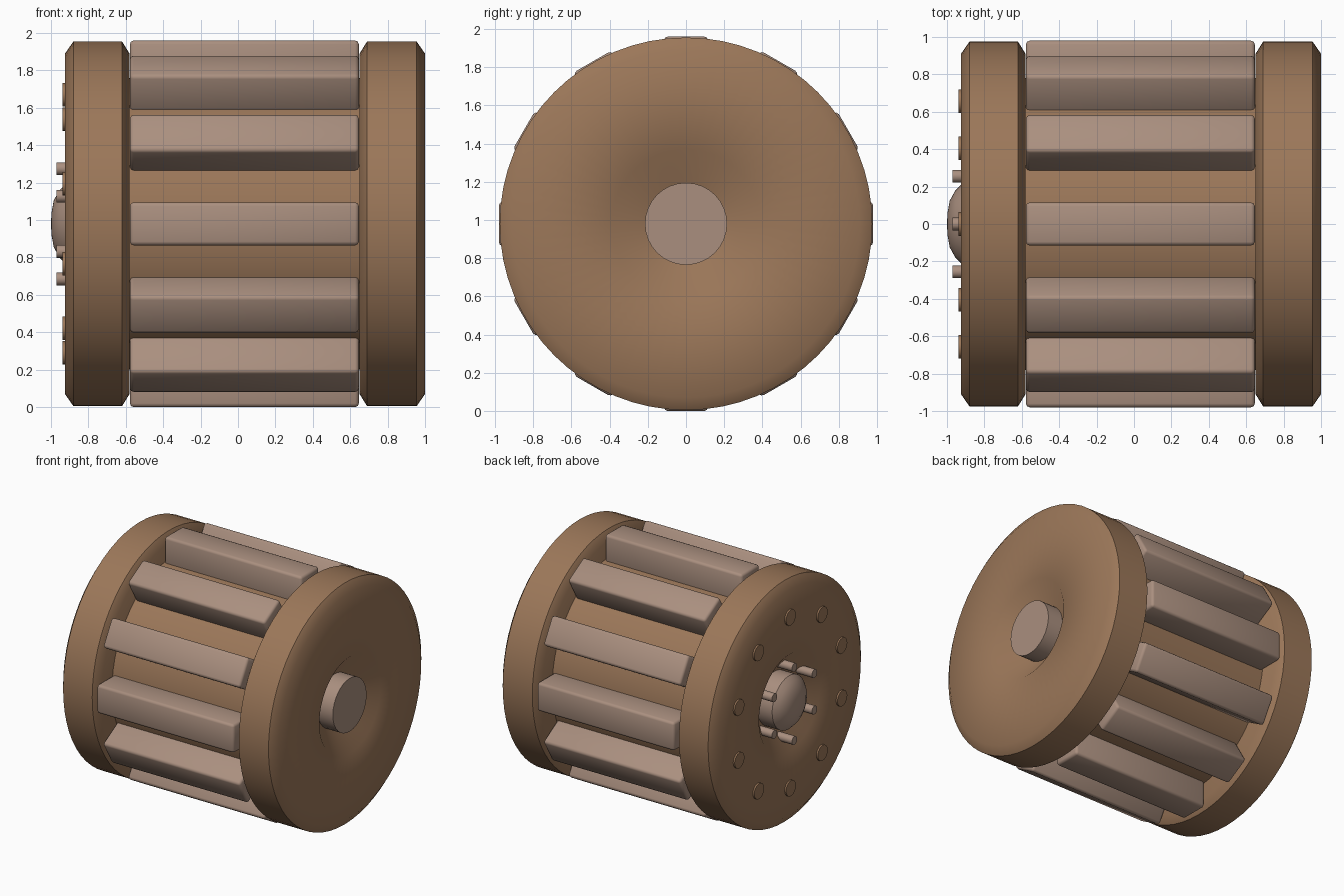
import bpy, bmesh, math
from mathutils import Matrix

if "Cube" in bpy.data.objects:
    bpy.data.objects.remove(bpy.data.objects["Cube"])

CZ = 0.98          # height of the axis
BARS = 12


def material(name, rgb):
    m = bpy.data.materials.new(name)
    m.diffuse_color = (*rgb, 1)
    m.use_nodes = True
    m.node_tree.nodes["Principled BSDF"].inputs["Base Color"].default_value = m.diffuse_color
    return m


brown = material("warm brown", (0.33, 0.185, 0.1))
tan = material("pale tan", (0.40, 0.275, 0.212))


def finish(name, bm, mat, angle):
    bmesh.ops.recalc_face_normals(bm, faces=bm.faces)
    me = bpy.data.meshes.new(name)
    bm.to_mesh(me)
    bm.free()
    me.materials.append(mat)
    ob = bpy.data.objects.new(name, me)
    bpy.context.collection.objects.link(ob)
    bpy.ops.object.select_all(action='DESELECT')
    ob.select_set(True)
    bpy.context.view_layer.objects.active = ob
    bpy.ops.object.shade_smooth_by_angle(angle=math.radians(angle))
    return ob


def lathe(name, profile, mat, sides=64, y=0, z=CZ, angle=35):
    """Revolve (x, radius) points about a line parallel to the x axis."""
    bm = bmesh.new()
    rings = []
    for x, r in profile:
        if r == 0:
            rings.append([bm.verts.new((x, y, z))] * sides)
        else:
            rings.append([bm.verts.new((x, y + r * math.cos(a), z + r * math.sin(a)))
                          for a in (2 * math.pi * i / sides for i in range(sides))])
    for p, q in zip(rings, rings[1:]):
        for i in range(sides):
            j = (i + 1) % sides
            corners = list(dict.fromkeys((p[i], p[j], q[j], q[i])))
            bm.faces.new(corners)
    return finish(name, bm, mat, angle)


# End wheels: chamfered rims with a conical recess around the axle
def wheel(name, inner, outer):
    s = 1 if outer > inner else -1
    lathe(name, [(inner, 0), (inner, 0.91), (inner + s * 0.04, 0.975),
                 (outer - s * 0.045, 0.975), (outer, 0.91), (outer, 0.39),
                 (outer - s * 0.14, 0.21), (outer - s * 0.14, 0)], brown, angle=45)


wheel("right_wheel", 0.65, 1.0)
wheel("left_wheel", -0.58, -0.925)

# Central drum
lathe("drum", [(-0.6, 0), (-0.6, 0.78), (0.67, 0.78), (0.67, 0)], brown)

# Axle ends: flat on the right, domed on the left
lathe("right_axle", [(0.8, 0), (0.8, 0.215), (0.998, 0.215), (0.998, 0)], tan, 32)
lathe("left_axle", [(-0.75, 0), (-0.75, 0.215), (-0.92, 0.215), (-0.955, 0.18),
                    (-0.985, 0.125), (-0.997, 0.06), (-1.0, 0)], tan, 32, angle=40)

# Bars around the drum
for k in range(BARS):
    bm = bmesh.new()
    bmesh.ops.create_cube(bm, size=1, matrix=Matrix.Translation((0.034, 0, 0.845))
                          @ Matrix.Diagonal((1.224, 0.23, 0.27, 1)))
    bmesh.ops.bevel(bm, geom=bm.edges[:], offset=0.02, segments=2, affect='EDGES',
                    profile=0.5)
    bm.transform(Matrix.Translation((0, 0, CZ))
                 @ Matrix.Rotation(2 * math.pi * k / BARS, 4, 'X'))
    finish("bar_%02d" % k, bm, tan, 50)


# Rings of fasteners on the left wheel
def ring(name, count, start, radius, size, x0, x1, mat):
    for k in range(count):
        a = math.radians(start) + 2 * math.pi * k / count
        lathe("%s_%02d" % (name, k), [(x0, 0), (x0, size), (x1, size), (x1, 0)], mat, 16,
              radius * math.cos(a), CZ + radius * math.sin(a))


ring("pin", 6, 90, 0.295, 0.034, -0.8, -0.97, tan)
ring("bolt_head", 10, 90, 0.69, 0.063, -0.9, -0.938, brown)
